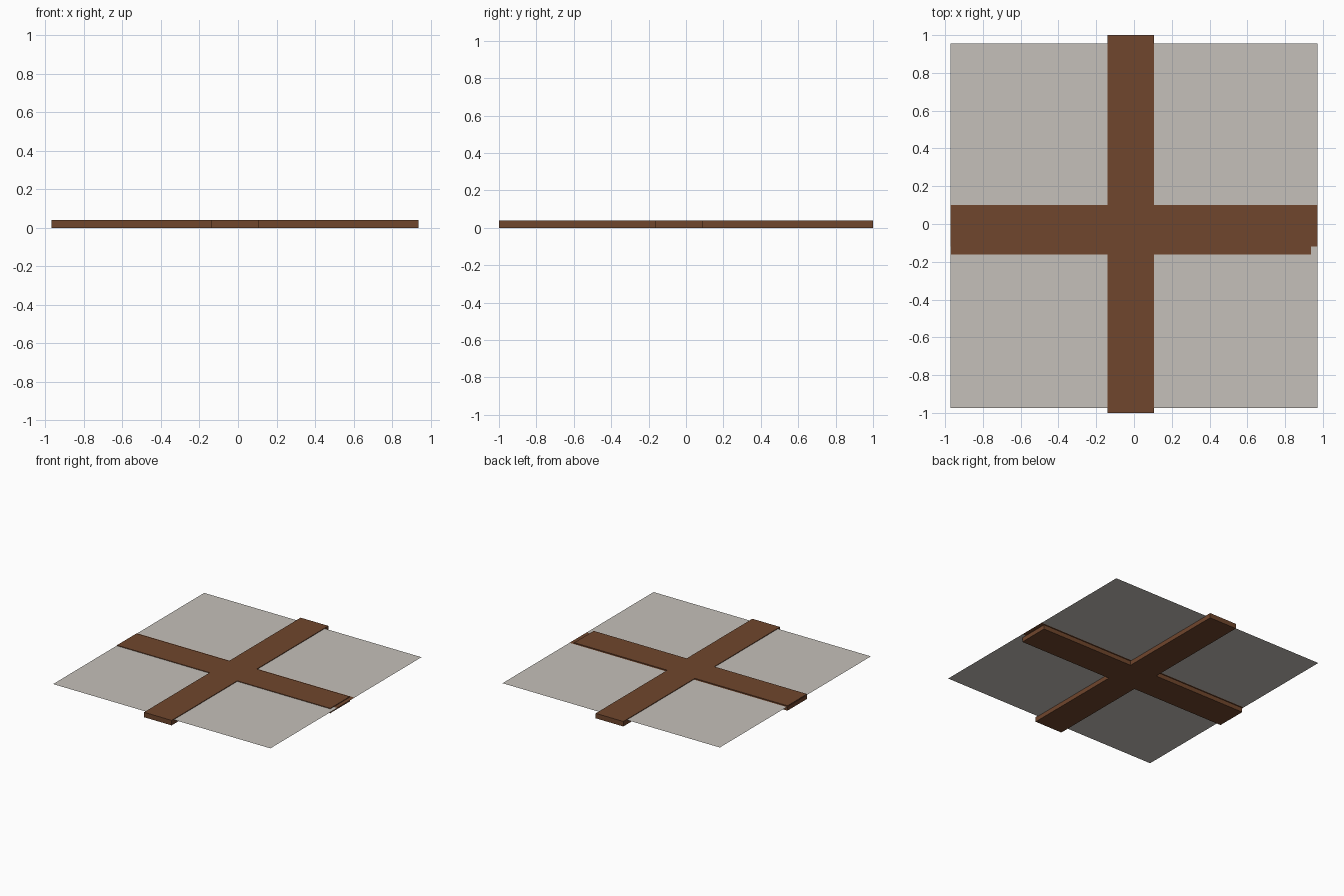
import bpy, bmesh

if "Cube" in bpy.data.objects:
    bpy.data.objects.remove(bpy.data.objects["Cube"])


def material(name, rgb):
    m = bpy.data.materials.new(name)
    m.diffuse_color = (*rgb, 1)
    m.use_nodes = True
    m.node_tree.nodes["Principled BSDF"].inputs["Base Color"].default_value = m.diffuse_color
    return m


brown = material("brown wood", (0.162, 0.061, 0.026))
grey = material("pale stone", (0.56, 0.53, 0.49))


def outline_part(name, points, z, mat, height=0):
    """Flat outline, optionally extruded upward."""
    bm = bmesh.new()
    face = bm.faces.new([bm.verts.new((x, y, z)) for x, y in points])
    if height:
        ext = bmesh.ops.extrude_face_region(bm, geom=[face])
        top = [v for v in ext["geom"] if isinstance(v, bmesh.types.BMVert)]
        bmesh.ops.translate(bm, verts=top, vec=(0, 0, height))
        bmesh.ops.recalc_face_normals(bm, faces=bm.faces)
    me = bpy.data.meshes.new(name)
    bm.to_mesh(me)
    bm.free()
    me.materials.append(mat)
    ob = bpy.data.objects.new(name, me)
    bpy.context.collection.objects.link(ob)


def rect(x0, x1, y0, y1):
    return [(x0, y0), (x1, y0), (x1, y1), (x0, y1)]


# Solid cross of beams
l, r, b, t = -0.14, 0.107, -0.162, 0.087
x0, x1 = -0.968, 0.938
outline_part("cross_beams", [
    (l, -1), (r, -1), (r, b), (x1, b), (x1, t), (r, t), (r, 1), (l, 1),
    (l, t), (x0, t), (x0, b), (l, b)], 0, brown, 0.04)

# Thin panes between the beams, and the brown strip in the same sheet
px, py0, py1, z = 0.971, -0.973, 0.955, 0.035
sy0, sy1 = -0.12, 0.10
outline_part("front_pane", rect(-px, px, py0, sy0), z, grey)
outline_part("back_pane", rect(-px, px, sy1, py1), z, grey)
outline_part("middle_strip", rect(-px, px, sy0, sy1), z, brown)
